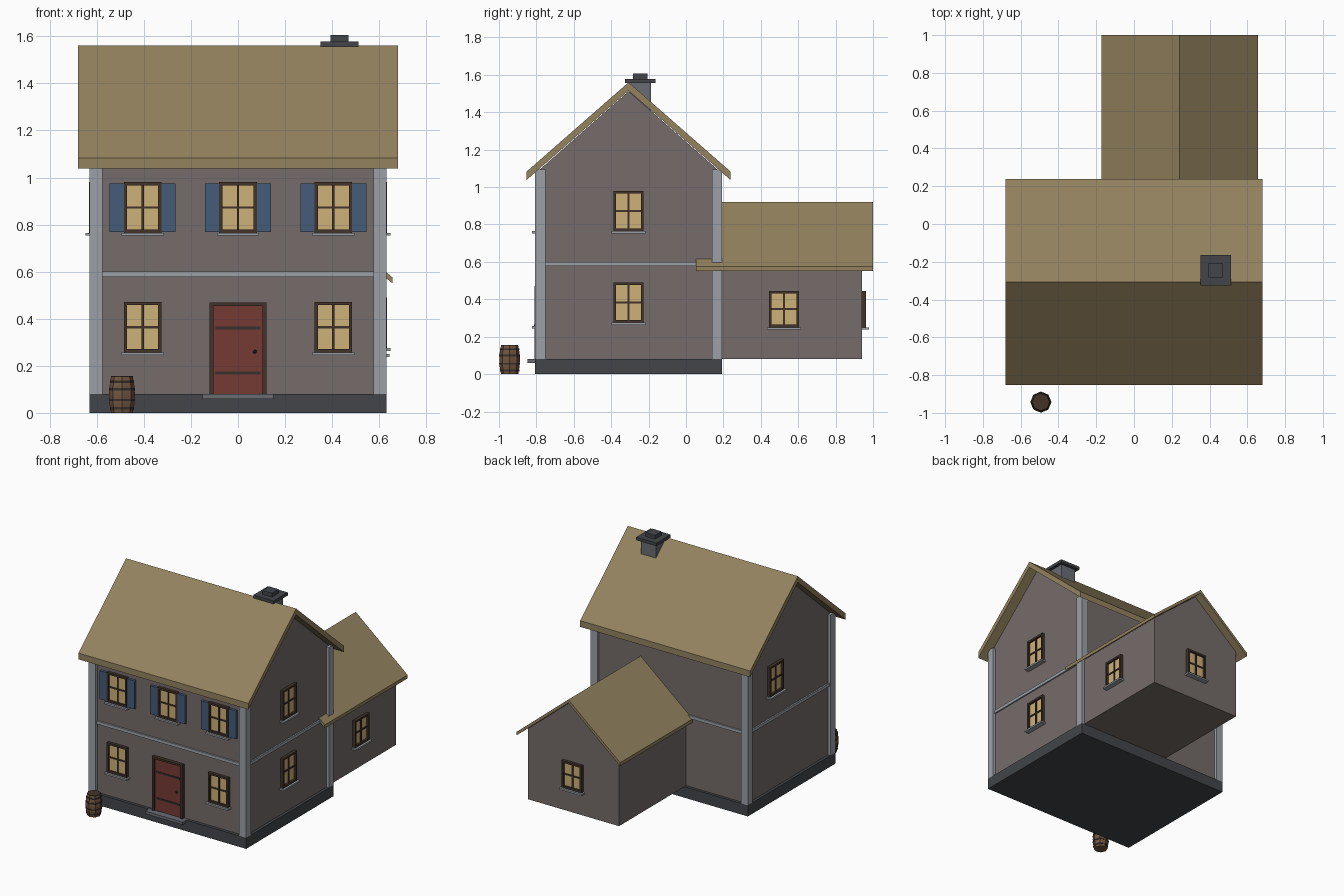
import bpy, bmesh, math
from mathutils import Matrix, Vector

if "Cube" in bpy.data.objects:
    bpy.data.objects.remove(bpy.data.objects["Cube"])

def mat(name, r, g, b):
    m = bpy.data.materials.new(name)
    m.diffuse_color = tuple((c / 255) ** 2.2 for c in (r, g, b)) + (1,)
    m.use_nodes = True
    m.node_tree.nodes["Principled BSDF"].inputs["Base Color"].default_value = m.diffuse_color
    return m

WALL = mat("wall_plaster", 116, 108, 105)
STONE = mat("dark_stone", 68, 71, 75)
TRIM = mat("trim_stone", 155, 159, 165)
CHIM = mat("chimney_stone", 105, 108, 115)
ROOF = mat("thatch", 146, 129, 95)
FRAME = mat("dark_wood", 68, 54, 46)
PANE = mat("lit_glass", 204, 175, 120)
BLUE = mat("blue_paint", 70, 92, 120)
RED = mat("red_paint", 116, 60, 55)
WOOD = mat("barrel_wood", 112, 86, 66)
IRON = mat("iron", 58, 52, 50)

def finish(name, bm, material, M=Matrix()):
    bmesh.ops.recalc_face_normals(bm, faces=bm.faces)
    me = bpy.data.meshes.new(name)
    bm.to_mesh(me)
    bm.free()
    me.materials.append(material)
    ob = bpy.data.objects.new(name, me)
    ob.matrix_world = M
    bpy.context.collection.objects.link(ob)
    return ob

def boxes(name, material, spans, M=Matrix()):
    """Each span is (x0, x1, y0, y1, z0, z1)."""
    bm = bmesh.new()
    for x0, x1, y0, y1, z0, z1 in spans:
        T = Matrix.Translation(((x0 + x1) / 2, (y0 + y1) / 2, (z0 + z1) / 2))
        S = Matrix.Diagonal((x1 - x0, y1 - y0, z1 - z0, 1))
        bmesh.ops.create_cube(bm, size=1, matrix=T @ S)
    return finish(name, bm, material, M)

def extrude(name, material, profile, a0, a1, axis):
    """Extrude a (horizontal, z) profile along x or y."""
    bm = bmesh.new()
    put = (lambda h, z, a: (a, h, z)) if axis == 'x' else (lambda h, z, a: (h, a, z))
    face = bm.faces.new([bm.verts.new(put(h, z, a0)) for h, z in profile])
    new = bmesh.ops.extrude_face_region(bm, geom=[face])['geom']
    move = Vector(put(0, 0, a1 - a0))
    bmesh.ops.translate(bm, vec=move, verts=[v for v in new if isinstance(v, bmesh.types.BMVert)])
    return finish(name, bm, material)

def chevron(mid, half, top, eave, t):
    return [(mid - half, eave), (mid, top), (mid + half, eave),
            (mid + half, eave - t), (mid, top - t), (mid - half, eave - t)]

def lathe(name, material, profile, M, sides=8):
    """Low-poly turned shape from (radius, z) points."""
    bm = bmesh.new()
    rings = [[bm.verts.new((r * math.cos(k * math.tau / sides), r * math.sin(k * math.tau / sides), z))
              for k in range(sides)] for r, z in profile]
    for a, b in zip(rings, rings[1:]):
        for k in range(sides):
            bm.faces.new((a[k], a[k - 1], b[k - 1], b[k]))
    bm.faces.new(rings[0])
    bm.faces.new(rings[-1])
    return finish(name, bm, material, M)

def window(name, pos, turn, w=0.16, h=0.215, shutters=False):
    """Window whose sill line centre is pos; outward is local -y."""
    M = Matrix.Translation(pos) @ Matrix.Rotation(math.radians(turn), 4, 'Z')
    a, b, d = w / 2, 0.014, -0.022
    boxes(name + "_frame", FRAME, [
        (-a, -a + b, d, 0.005, 0, h), (a - b, a, d, 0.005, 0, h),
        (-a + b, a - b, d, 0.005, 0, b), (-a + b, a - b, d, 0.005, h - b, h),
        (-0.005, 0.005, -0.014, 0.005, b, h - b),
        (-a + b, a - b, -0.013, 0.005, h / 2 - 0.005, h / 2 + 0.005)], M)
    boxes(name + "_glass", PANE, [(-a + b, a - b, -0.007, 0.005, b, h - b)], M)
    boxes(name + "_sill", TRIM, [(-a - 0.01, a + 0.01, -0.037, 0.005, -0.012, 0)], M)
    if shutters:
        boxes(name + "_shutters", BLUE, [(s * (a + 0.028) - 0.032, s * (a + 0.028) + 0.032,
                                          -0.018, 0.005, 0.004, h - 0.006) for s in (-1, 1)], M)

# Main house: plinth, walls, gable, roof
MID = -0.307
WX, Y0, Y1 = 0.61, -0.786, 0.173
boxes("plinth", STONE, [(-0.63, 0.63, -0.807, 0.193, 0, 0.08)])
boxes("main_walls", WALL, [(-WX, WX, Y0, Y1, 0.08, 1.09)])
extrude("main_gable", WALL, [(Y0, 1.09), (Y1, 1.09), (MID, 1.512)], -WX, WX, 'x')
extrude("main_roof", ROOF, chevron(MID, 0.545, 1.56, 1.083, 0.045), -0.68, 0.68, 'x')

# Corner posts and floor band
boxes("corner_posts", TRIM, [(min(s * 0.575, s * 0.63), max(s * 0.575, s * 0.63), y, y + 0.055, 0.08, 1.095)
                             for s in (-1, 1) for y in (-0.807, 0.138)])
boxes("floor_band", TRIM, [(-0.575, 0.575, -0.797, Y0, 0.578, 0.6), (-0.575, 0.575, Y1, 0.183, 0.578, 0.6),
                           (-0.62, -WX, -0.752, 0.138, 0.578, 0.6), (WX, 0.62, -0.752, 0.138, 0.578, 0.6)])

# Rear wing
AX = 0.242
boxes("wing_walls", WALL, [(AX - 0.365, AX + 0.365, 0.17, 0.941, 0.08, 0.59)])
extrude("wing_gable", WALL, [(AX - 0.365, 0.59), (AX + 0.365, 0.59), (AX, 0.893)], 0.17, 0.941, 'y')
extrude("wing_roof", ROOF, chevron(AX, 0.415, 0.92, 0.575, 0.025), 0.053, 1.0, 'y')

# Chimney
boxes("chimney_stack", CHIM, [(0.372, 0.492, -0.303, -0.187, 1.3, 1.557)])
boxes("chimney_cap", STONE, [(0.351, 0.513, -0.326, -0.164, 1.556, 1.578),
                             (0.394, 0.47, -0.283, -0.207, 1.578, 1.606)])

# Windows
for i, x in enumerate((-0.405, 0, 0.405)):
    window(f"upper_window_{i}", (x, Y0, 0.765), 0, shutters=True)
    if x:
        window(f"lower_window_{i}", (x, Y0, 0.257), 0)
window("right_upper_window", (WX, MID, 0.765), 90)
window("right_lower_window", (WX, MID, 0.275), 90)
window("left_upper_window", (-WX, -0.14, 0.765), -90)
window("wing_side_window", (AX + 0.365, 0.524, 0.25), 90, h=0.195)
window("wing_back_window", (AX, 0.941, 0.25), 180, h=0.195)

# Door with frame, ledges, knob and step
boxes("door_frame", FRAME, [(-0.122, -0.105, -0.81, Y0, 0.08, 0.47), (0.105, 0.122, -0.81, Y0, 0.08, 0.47),
                            (-0.105, 0.105, -0.81, Y0, 0.455, 0.47)])
boxes("door", RED, [(-0.105, 0.105, -0.798, Y0, 0.08, 0.455)])
boxes("door_straps", IRON, [(-0.095, 0.095, -0.802, -0.797, z - 0.006, z + 0.006) for z in (0.17, 0.36)])
bm = bmesh.new()
bmesh.ops.create_icosphere(bm, subdivisions=1, radius=0.009)
finish("door_knob", bm, IRON, Matrix.Translation((0.072, -0.805, 0.26)))
boxes("door_step", CHIM, [(-0.15, 0.15, -0.847, -0.78, 0.06, 0.08)])

# Barrel with lid and hoops
B = Matrix.Translation((-0.493, -0.943, 0))
lathe("barrel", WOOD, [(0.046, 0), (0.053, 0.04), (0.055, 0.077), (0.053, 0.115), (0.046, 0.152)], B)
lathe("barrel_lid", FRAME, [(0.046, 0.15), (0.046, 0.156)], B)
for i, (z, r) in enumerate(((0.02, 0.0515), (0.055, 0.056), (0.1, 0.056), (0.133, 0.0515))):
    lathe(f"barrel_hoop_{i}", IRON, [(r, z - 0.005), (r, z + 0.005)], B)
